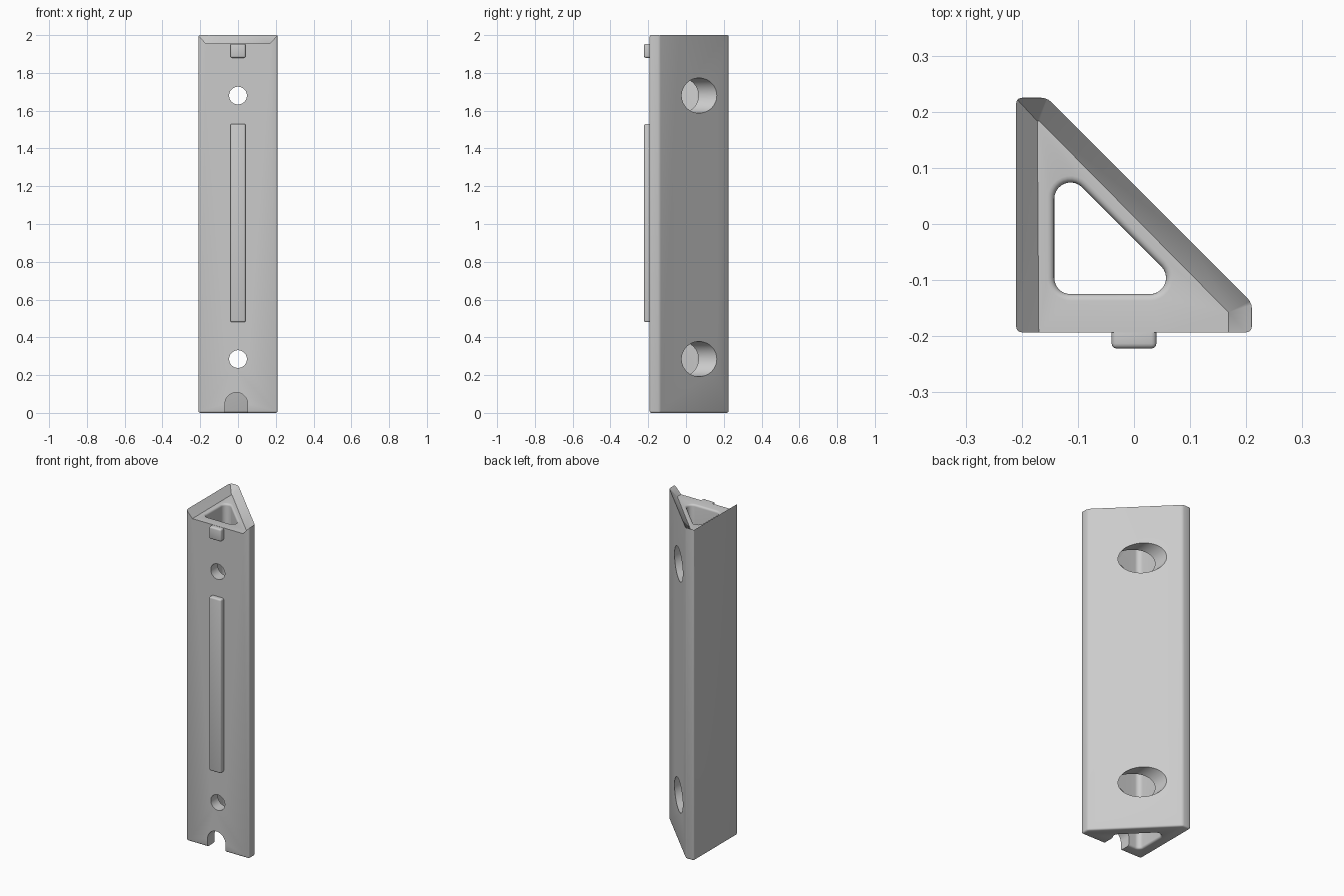
import bpy, bmesh
from math import sin, cos, pi, radians
from mathutils import Vector

if "Cube" in bpy.data.objects:
    bpy.data.objects.remove(bpy.data.objects["Cube"], do_unlink=True)

TOP, FLOOR = 2.0, 1.955
FRONT, BACK, HALF = -0.193, 0.225, 0.21
SLANT = 0.07            # slanted face lies on x + y = SLANT

grey = bpy.data.materials.new("light_grey")
grey.use_nodes = True
colour = (0.6, 0.6, 0.6, 1)
grey.diffuse_color = colour
grey.node_tree.nodes["Principled BSDF"].inputs["Base Color"].default_value = colour


def finish(name, bm):
    bmesh.ops.recalc_face_normals(bm, faces=bm.faces)
    mesh = bpy.data.meshes.new(name)
    bm.to_mesh(mesh)
    bm.free()
    mesh.materials.append(grey)
    obj = bpy.data.objects.new(name, mesh)
    bpy.context.collection.objects.link(obj)
    return obj


def loft(sections):
    """Solid through closed loops with equal point counts."""
    bm = bmesh.new()
    loops = [[bm.verts.new(p) for p in s] for s in sections]
    for a, b in zip(loops, loops[1:]):
        for i in range(len(a)):
            j = (i + 1) % len(a)
            bm.faces.new((a[i], a[j], b[j], b[i]))
    bm.faces.new(loops[0])
    bm.faces.new(loops[-1])
    return bm


def at_z(points, z):
    return [(x, y, z) for x, y in points]


def along_y(points, y):
    return [(x, y, z) for x, z in points]


def circle(cx, cz, r, n=48):
    return [(cx + r * cos(2 * pi * i / n), cz + r * sin(2 * pi * i / n)) for i in range(n)]


def outline(inset, front):
    """Five-sided section, moved inward on every side but the front."""
    side, back, slant = HALF - inset, BACK - inset, SLANT - inset * 2 ** 0.5
    return [(-side, front), (side, front), (side, slant - side),
            (slant - back, back), (-side, back)]


def rounded_triangle(r):
    """Right triangle with round corners; a larger r flares it evenly."""
    corners = [((-0.113, -0.096), 180, 270), ((0.028, -0.096), 270, 405),
               ((-0.113, 0.045), 45, 180)]
    pts = []
    for (cx, cy), a, b in corners:
        for i in range(11):
            t = radians(a + (b - a) * i / 10)
            pts.append((cx + r * cos(t), cy + r * sin(t)))
    return pts


def cut(target, bm):
    cutter = finish("cutter", bm)
    cutter.hide_render = True
    mod = target.modifiers.new("cut", "BOOLEAN")
    mod.operation, mod.solver, mod.object = "DIFFERENCE", "EXACT", cutter
    bpy.context.view_layer.objects.active = target
    bpy.ops.object.modifier_apply(modifier=mod.name)
    bpy.data.objects.remove(cutter, do_unlink=True)


# Body: bevelled prism
bm = loft([at_z(outline(0, FRONT), z) for z in (0, TOP)])
edges = [e for e in bm.edges if min(v.co.z for v in e.verts) < 1]
bmesh.ops.bevel(bm, geom=edges, offset=0.01, segments=3, profile=0.5, affect="EDGES")
body = finish("body", bm)

# Sunken top with sloping rim, open at the front
bm = bmesh.new()
for inset, z in ((0.0417, FLOOR), (-0.018, 2.02)):
    for p in at_z(outline(inset, -0.4), z):
        bm.verts.new(p)
bmesh.ops.convex_hull(bm, input=bm.verts)
cut(body, bm)

# Triangular shaft with rounded mouths
R, FLARE = 0.029, 0.012
steps = [pi / 2 * i / 4 for i in range(5)]
lower = [(FLARE * sin(t), R + FLARE * (1 - cos(pi / 2 - t))) for t in steps]
levels = [(-0.05, R + FLARE)]
levels += [(FLARE * (1 - cos(t)), R + FLARE * (1 - sin(t))) for t in steps]
levels += [(FLOOR - z, r) for z, r in reversed(levels)]
cut(body, loft([at_z(rounded_triangle(r), z) for z, r in levels]))

# Screw holes: narrow through the front wall, wide through the slanted wall
for z in (0.285, 1.68):
    cut(body, loft([along_y(circle(0, z, 0.047), y) for y in (-0.4, -0.05)]))
    cut(body, loft([along_y(circle(0, z, 0.093), y) for y in (-0.11, 0.4)]))

# Arched notch at the foot of the front wall
arch = [(-0.009 + 0.06 * cos(pi * i / 24), 0.048 + 0.06 * sin(pi * i / 24)) for i in range(25)]
arch = [(0.051, -0.1)] + arch + [(-0.069, -0.1)]
cut(body, loft([along_y(arch, y) for y in (-0.4, -0.1)]))


def raised_bar(name, z0, z1):
    bm = bmesh.new()
    bmesh.ops.create_cube(bm, size=1)
    for v in bm.verts:
        v.co = Vector((v.co.x * 0.08, -0.201 + v.co.y * 0.042, (z0 + z1) / 2 + v.co.z * (z1 - z0)))
    bmesh.ops.bevel(bm, geom=bm.edges[:], offset=0.009, segments=3, profile=0.5, affect="EDGES")
    return finish(name, bm)


# Raised rib and locating tab on the front
parts = [body, raised_bar("front_rib", 0.48, 1.53), raised_bar("front_tab", 1.88, FLOOR - 0.001)]

bpy.ops.object.select_all(action="DESELECT")
for obj in parts:
    obj.select_set(True)
bpy.context.view_layer.objects.active = body
bpy.ops.object.shade_smooth_by_angle(angle=radians(35))
